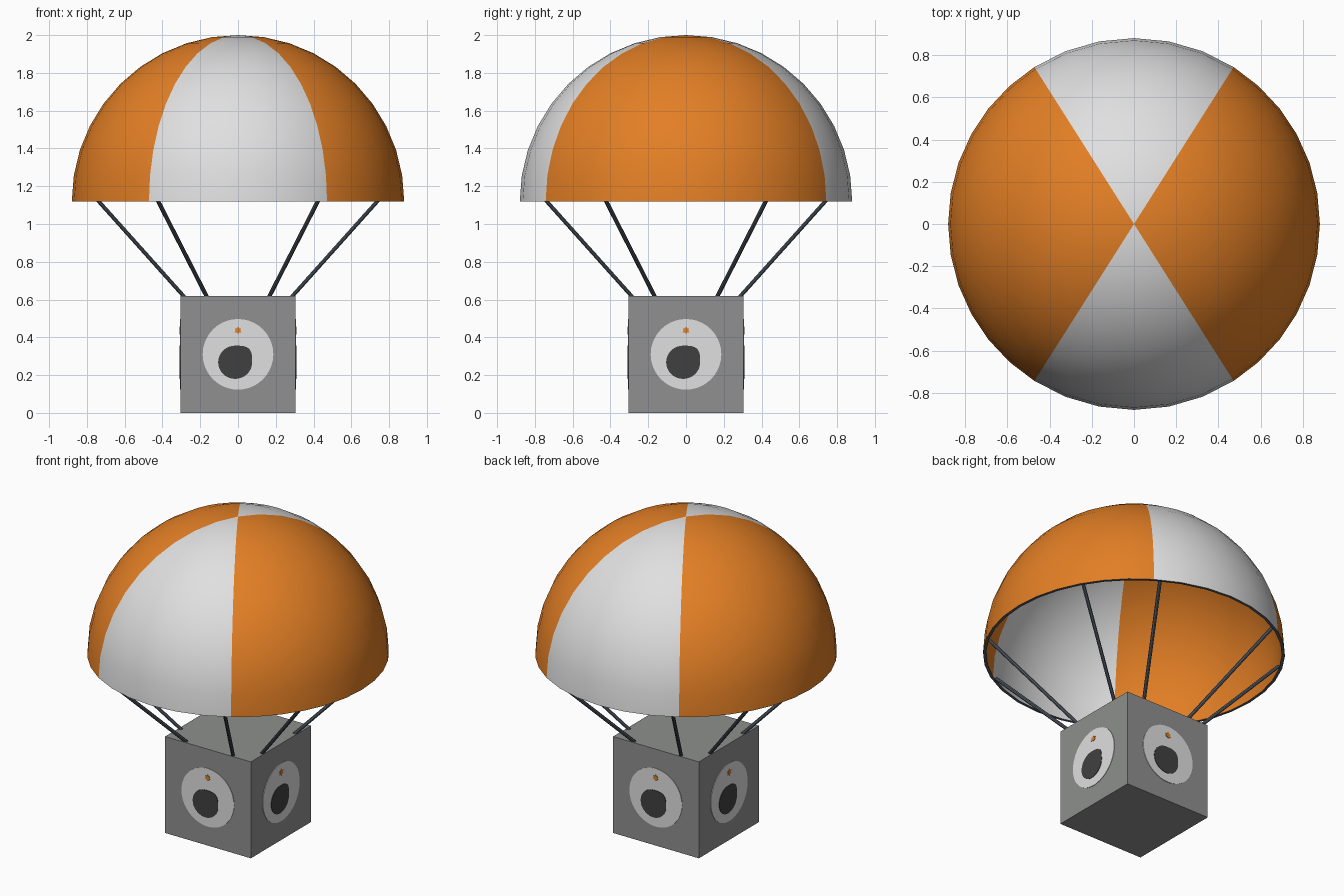
import bpy, bmesh, math
from mathutils import Vector, Matrix

if "Cube" in bpy.data.objects:
    bpy.data.objects.remove(bpy.data.objects["Cube"])


def material(name, r, g, b):
    def lin(c):
        c /= 255
        return c / 12.92 if c <= 0.04045 else ((c + 0.055) / 1.055) ** 2.4
    m = bpy.data.materials.new(name)
    m.diffuse_color = (lin(r), lin(g), lin(b), 1)
    m.use_nodes = True
    m.node_tree.nodes["Principled BSDF"].inputs["Base Color"].default_value = m.diffuse_color
    return m


ORANGE = material("orange cloth", 227, 127, 37)
WHITE = material("white", 224, 224, 224)
GREY = material("crate grey", 142, 144, 142)
DARK = material("dark grey", 64, 64, 64)
SLATE = material("slate cord", 84, 92, 102)


def finish(name, bm, mats, smooth=False):
    bmesh.ops.recalc_face_normals(bm, faces=bm.faces[:])
    me = bpy.data.meshes.new(name)
    bm.to_mesh(me)
    bm.free()
    for m in mats:
        me.materials.append(m)
    ob = bpy.data.objects.new(name, me)
    bpy.context.collection.objects.link(ob)
    if smooth:
        bpy.ops.object.select_all(action='DESELECT')
        ob.select_set(True)
        bpy.context.view_layer.objects.active = ob
        bpy.ops.object.shade_smooth_by_angle(angle=math.radians(40))
    return ob


# Canopy: hollow dome with two orange and two white panels
R, T, BASE, RINGS = 0.88, 0.018, 1.12, 10
SEAM = 57.6
angles, panels = [], []
for start, end, steps, mat in ((-SEAM, SEAM, 12, 0), (SEAM, 180 - SEAM, 6, 1),
                               (180 - SEAM, 180 + SEAM, 12, 0),
                               (180 + SEAM, 360 - SEAM, 6, 1)):
    for i in range(steps):
        angles.append(math.radians(start + (end - start) * i / steps))
        panels.append(mat)
n = len(angles)

bm = bmesh.new()
rims = []
for rad in (R, R - T):
    pole = bm.verts.new((0, 0, BASE + rad))
    prev = None
    for k in range(1, RINGS + 1):
        t = math.pi / 2 * k / RINGS
        ring = [bm.verts.new((rad * math.sin(t) * math.cos(a),
                              rad * math.sin(t) * math.sin(a),
                              BASE + rad * math.cos(t))) for a in angles]
        for i in range(n):
            j = (i + 1) % n
            quad = (prev[i], prev[j], ring[j], ring[i]) if prev else (pole, ring[j], ring[i])
            bm.faces.new(quad).material_index = panels[i]
        prev = ring
    rims.append(prev)
for i in range(n):  # hem under the dome
    j = (i + 1) % n
    bm.faces.new((rims[0][i], rims[0][j], rims[1][j], rims[1][i])).material_index = 2
finish("canopy", bm, [ORANGE, WHITE, SLATE], smooth=True)

# Crate
H, TOP = 0.305, 0.62
bm = bmesh.new()
bmesh.ops.create_cube(bm, size=1, matrix=Matrix.Translation((0, 0, TOP / 2))
                      @ Matrix.Diagonal((2 * H, 2 * H, TOP, 1)))
finish("crate", bm, [GREY])


# Cords: eight, mirrored into each quadrant
def cord(name, a, b, r=0.011):
    a, b = Vector(a), Vector(b)
    d = b - a
    bm = bmesh.new()
    bmesh.ops.create_cone(bm, cap_ends=True, segments=8, radius1=r, radius2=r, depth=d.length,
                          matrix=Matrix.Translation((a + b) / 2)
                          @ d.to_track_quat('Z', 'Y').to_matrix().to_4x4())
    finish(name, bm, [SLATE], smooth=True)


count = 0
for sx in (-1, 1):
    for sy in (-1, 1):
        for lo, hi in (((0.285, 0.165), (0.742, 0.425)), ((0.165, 0.285), (0.425, 0.742))):
            count += 1
            cord(f"cord_{count}", (sx * lo[0], sy * lo[1], TOP - 0.005),
                 (sx * hi[0], sy * hi[1], BASE + 0.005))


# Round badge on each side of the crate, made of thin plates
def plate(name, outline, height, mat, turn):
    bm = bmesh.new()
    rot = Matrix.Rotation(turn, 3, 'Z')
    back = [bm.verts.new(rot @ Vector((u, -H, z))) for u, z in outline]
    front = [bm.verts.new(rot @ Vector((u, -H - height, z))) for u, z in outline]
    bm.faces.new(front)
    bm.faces.new(back[::-1])
    for i in range(len(outline)):
        j = (i + 1) % len(outline)
        bm.faces.new((front[i], back[i], back[j], front[j]))
    finish(name, bm, [mat])


def power(v, e):
    return math.copysign(abs(v) ** e, v)


disc, blob, star = [], [], []
for i in range(40):
    a = math.tau * i / 40
    c, s = math.cos(a), math.sin(a)
    disc.append((0.187 * c, 0.31 + 0.187 * s))
    e = 0.6 if c > 0 and s > 0 else 1.0  # squarer upper right corner
    blob.append((-0.015 + 0.09 * power(c, e), 0.268 + 0.088 * power(s, e)))
for i in range(12):
    a = math.tau * i / 12 + math.pi / 2
    r = 0.021 if i % 2 == 0 else 0.013
    star.append((r * math.cos(a), 0.437 + r * math.sin(a)))

for k, side in enumerate(("front", "right", "back", "left")):
    turn = k * math.pi / 2
    plate(f"{side}_badge_disc", disc, 0.003, WHITE, turn)
    plate(f"{side}_badge_spot", blob, 0.006, DARK, turn)
    plate(f"{side}_badge_star", star, 0.006, ORANGE, turn)
